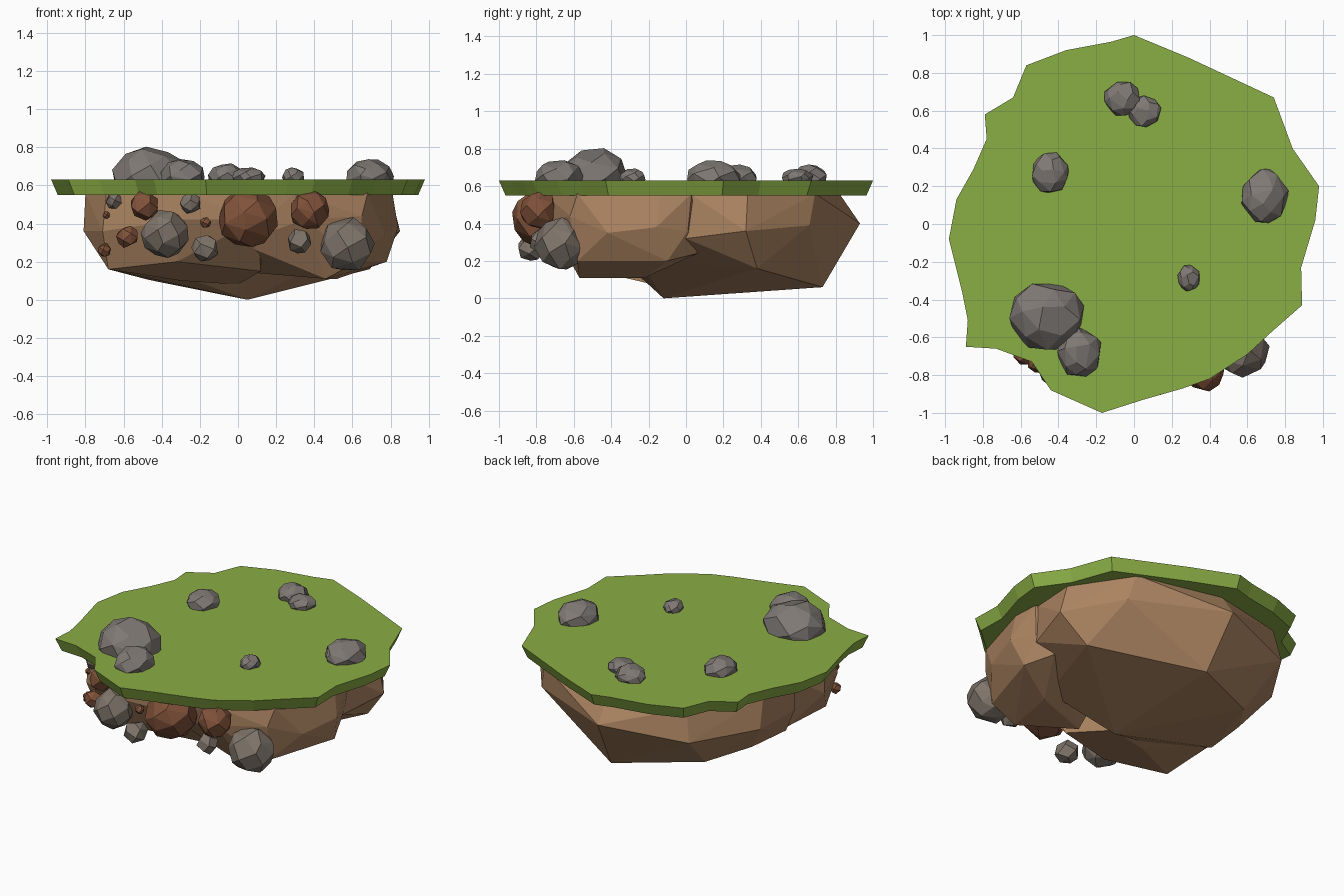
import bpy, bmesh, math, random
from mathutils import Vector

if "Cube" in bpy.data.objects:
    bpy.data.objects.remove(bpy.data.objects["Cube"])

random.seed(7)


def material(name, rgb):
    m = bpy.data.materials.new(name)
    m.diffuse_color = (*rgb, 1)
    m.use_nodes = True
    m.node_tree.nodes["Principled BSDF"].inputs["Base Color"].default_value = m.diffuse_color
    return m


GRASS = material("grass", (0.255, 0.42, 0.06))
EARTH = material("earth", (0.41, 0.23, 0.12))
STONE = material("stone", (0.21, 0.19, 0.175))
GREY_CLAY = material("grey_clay", (0.21, 0.175, 0.145))
RED_CLAY = material("red_clay", (0.22, 0.085, 0.042))


def finish(bm, name, mat):
    bmesh.ops.recalc_face_normals(bm, faces=bm.faces)
    me = bpy.data.meshes.new(name)
    bm.to_mesh(me)
    bm.free()
    me.materials.append(mat)
    ob = bpy.data.objects.new(name, me)
    bpy.context.collection.objects.link(ob)
    return ob


def hull(name, points, mat, merge_angle=3):
    """Faceted lump wrapped around a few corner points."""
    bm = bmesh.new()
    for p in points:
        bm.verts.new(p)
    res = bmesh.ops.convex_hull(bm, input=bm.verts)
    loose = {g for g in res["geom_interior"] + res["geom_unused"]
             if isinstance(g, bmesh.types.BMVert)}
    bmesh.ops.delete(bm, geom=list(loose), context='VERTS')
    bmesh.ops.dissolve_limit(bm, angle_limit=math.radians(merge_angle), verts=bm.verts, edges=bm.edges)
    return finish(bm, name, mat)


def boulder(name, center, radii, mat, n=30):
    """Chipped stone: hull of loosely spaced points on an ellipsoid."""
    turn = random.uniform(0, math.tau)
    pts = []
    for i in range(n):
        h = 1 - 2 * (i + 0.5) / n
        w = math.sqrt(1 - h * h)
        a = i * 2.39996 + turn + random.uniform(-0.2, 0.2)
        d = Vector((w * math.cos(a), w * math.sin(a), h)) * random.uniform(0.97, 1.05)
        pts.append([c + r * k for c, r, k in zip(center, radii, d)])
    return hull(name, pts, mat, 12)


# Grass slab: irregular outline, tapered slightly toward the underside
outline = [(0, 1), (.29, .88), (.74, .67), (.84, .40), (.98, .20), (.96, .02), (.885, -.23),
           (.89, -.43), (.73, -.57), (.60, -.69), (.40, -.82), (.26, -.87), (.05, -.93),
           (-.17, -1), (-.44, -.88), (-.54, -.73), (-.73, -.66), (-.89, -.65), (-.88, -.51),
           (-.91, -.36), (-.98, -.08), (-.94, .13), (-.85, .29), (-.78, .45), (-.79, .58),
           (-.64, .67), (-.57, .84), (-.36, .92), (-.12, .965)]
bm = bmesh.new()
top = [bm.verts.new((x, y, .63)) for x, y in outline]
low = [bm.verts.new((x * .965, y * .965, .55)) for x, y in outline]
bm.faces.new(top)
bm.faces.new(low[::-1])
for i in range(len(top)):
    j = (i + 1) % len(top)
    bm.faces.new((top[i], low[i], low[j], top[j]))
finish(bm, "grass_slab", GRASS)

# Earth lumps under the slab
T = .56
hull("earth_back", [
    (.05, -.12, 0), (.04, .73, .06), (.69, .38, .16), (.77, .0, .32), (.85, .32, .36),
    (.60, .66, .39), (0, .93, .40), (-.54, .74, .35), (-.79, .35, .36), (-.47, .47, .105),
    (-.64, .22, .155), (-.68, -.08, .16), (-.80, 0, .36), (.45, -.26, .20), (0, -.36, .22),
    (-.45, -.30, .18), (.78, .02, T), (.80, .33, T), (.56, .69, T), (0, .82, T),
    (-.5, .71, T), (-.78, .3, T), (-.76, -.05, T)], EARTH)
hull("earth_front_right", [
    (.46, -.57, .11), (.52, -.22, .11), (.78, -.10, .20), (.63, -.58, .20), (.84, -.16, .38),
    (.77, -.42, .35), (.65, -.62, .44), (.35, -.74, .42), (.0, -.62, .30), (.1, -.40, .14),
    (.78, .01, .36), (.80, .03, T), (.68, .06, .24),
    (.81, -.14, T), (.68, -.58, T), (.3, -.76, T), (0, -.66, T), (.1, .1, T)], EARTH)
hull("earth_front_left", [
    (-.68, -.50, .16), (-.3, -.28, .10), (0, -.2, .08), (-.32, -.66, .20), (-.81, -.30, .36),
    (-.71, -.58, .36), (-.3, -.76, .42), (.10, -.74, .42), (.12, -.5, .15), (-.68, -.10, .18),
    (-.80, -.32, T), (-.69, -.58, T), (-.28, -.76, T), (.12, -.73, T), (-.7, 0, T)], EARTH)

# Stones resting on the grass: x, y, half-width, half-depth, top height
for i, (x, y, rx, ry, zt) in enumerate([
        (-.465, -.485, .205, .185, .80), (-.29, -.68, .12, .13, .735), (-.445, .27, .098, .115, .715),
        (.69, .145, .125, .145, .735), (.29, -.285, .06, .07, .69),
        (-.06, .665, .10, .092, .71), (.055, .595, .09, .085, .69)]):
    boulder(f"top_stone_{i + 1}", (x, y, .645), (rx, ry, zt - .64), STONE)

# Stones embedded in the front bank: x, y, z, radius
red = [(.05, -.77, .43, .16), (.375, -.78, .47, .105), (-.49, -.72, .495, .08),
       (-.58, -.69, .33, .06), (-.17, -.79, .405, .03), (-.70, -.57, .26, .037), (-.69, -.59, .445, .02)]
grey = [(-.38, -.76, .345, .125), (.57, -.67, .29, .143), (-.65, -.60, .52, .045),
        (-.25, -.78, .505, .057), (-.17, -.83, .27, .076), (.32, -.775, .305, .067)]
for label, mat, group in (("red_bank_stone", RED_CLAY, red), ("grey_bank_stone", GREY_CLAY, grey)):
    for i, (x, y, z, r) in enumerate(group):
        boulder(f"{label}_{i + 1}", (x, y, z), (r, r, r), mat, 28 if r > .09 else 16)
